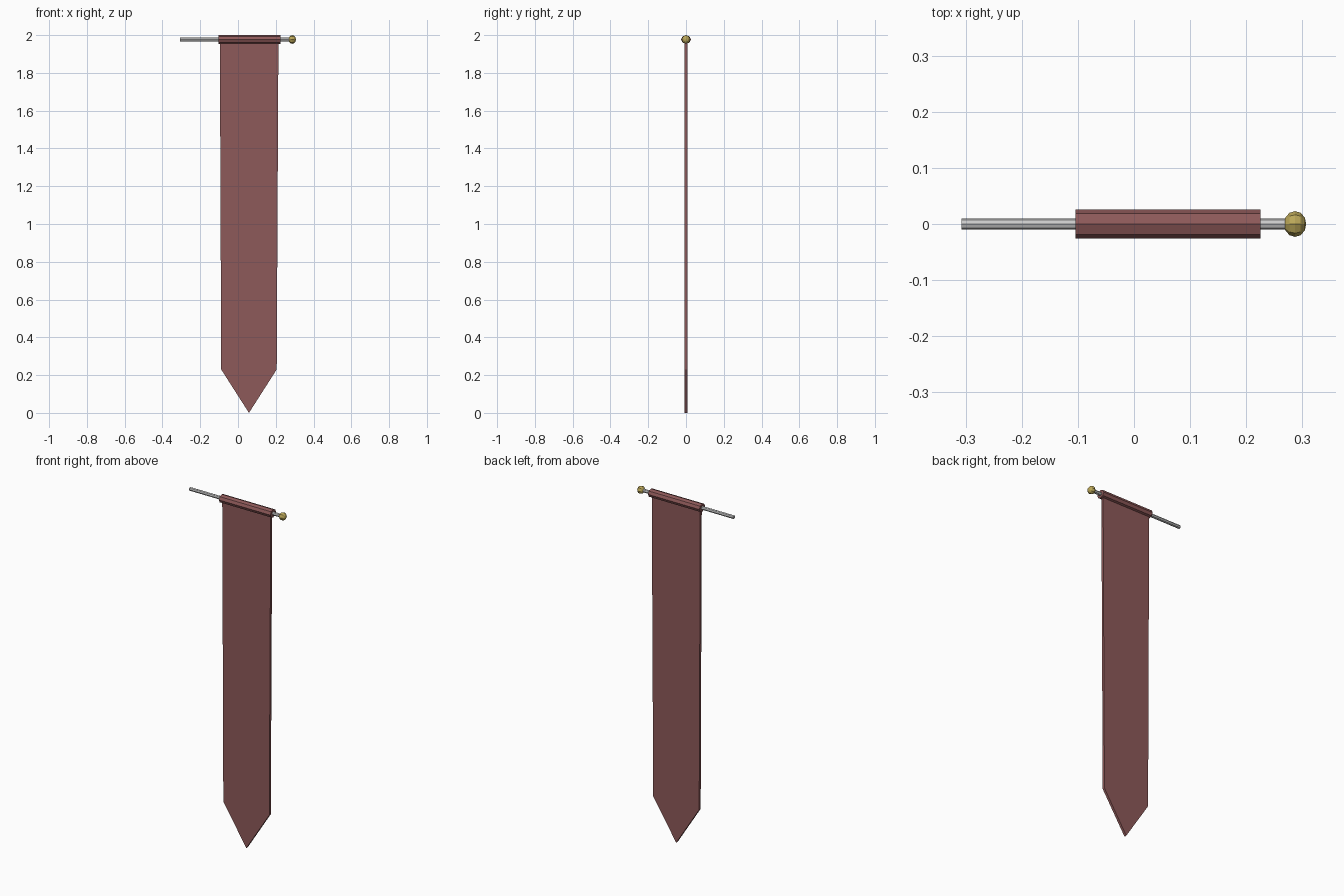
import bpy, bmesh, math
from mathutils import Matrix

if "Cube" in bpy.data.objects:
    bpy.data.objects.remove(bpy.data.objects["Cube"])

ROD_Z = 1.977

def material(name, rgb):
    m = bpy.data.materials.new(name)
    m.diffuse_color = (*rgb, 1)
    m.use_nodes = True
    m.node_tree.nodes["Principled BSDF"].inputs["Base Color"].default_value = m.diffuse_color
    return m

red = material("red_cloth", (0.27, 0.10, 0.10))
gold = material("brass", (0.50, 0.39, 0.10))

def finish(name, bm, mat=None):
    bmesh.ops.recalc_face_normals(bm, faces=bm.faces)
    me = bpy.data.meshes.new(name)
    bm.to_mesh(me)
    bm.free()
    ob = bpy.data.objects.new(name, me)
    bpy.context.collection.objects.link(ob)
    if mat:
        me.materials.append(mat)
    return ob

def bar(name, x0, x1, ry, rz, sides=8, mat=None):
    # Prism along x with one edge on top
    bm = bmesh.new()
    ring = [bm.verts.new((x0, ry * math.sin(a), ROD_Z + rz * math.cos(a)))
            for a in (i * math.tau / sides for i in range(sides))]
    face = bm.faces.new(ring)
    ext = bmesh.ops.extrude_face_region(bm, geom=[face], use_keep_orig=True)
    moved = [v for v in ext["geom"] if isinstance(v, bmesh.types.BMVert)]
    bmesh.ops.translate(bm, verts=moved, vec=(x1 - x0, 0, 0))
    return finish(name, bm, mat)

# Pole and cloth sleeve around it
bar("pole", -0.307, 0.275, 0.010, 0.010)
bar("sleeve", -0.104, 0.225, 0.026, 0.023, mat=red)

# Ball finial on the right end, poles along x
bm = bmesh.new()
bmesh.ops.create_uvsphere(bm, u_segments=8, v_segments=6, radius=1)
bmesh.ops.transform(bm, verts=bm.verts, matrix=(
    Matrix.Translation((0.287, 0, ROD_Z))
    @ Matrix.Diagonal((0.020, 0.023, 0.023, 1))
    @ Matrix.Rotation(math.pi / 2, 4, 'Y')))
finish("finial", bm, gold)

# Pointed hanging cloth
T = 0.007
outline = [(-0.096, 1.965), (-0.089, 0.23), (0.058, 0.0), (0.205, 0.23), (0.214, 1.965)]
bm = bmesh.new()
face = bm.faces.new([bm.verts.new((x, -T, z)) for x, z in outline])
ext = bmesh.ops.extrude_face_region(bm, geom=[face], use_keep_orig=True)
back = [v for v in ext["geom"] if isinstance(v, bmesh.types.BMVert)]
bmesh.ops.translate(bm, verts=back, vec=(0, 2 * T, 0))
finish("banner_cloth", bm, red)
